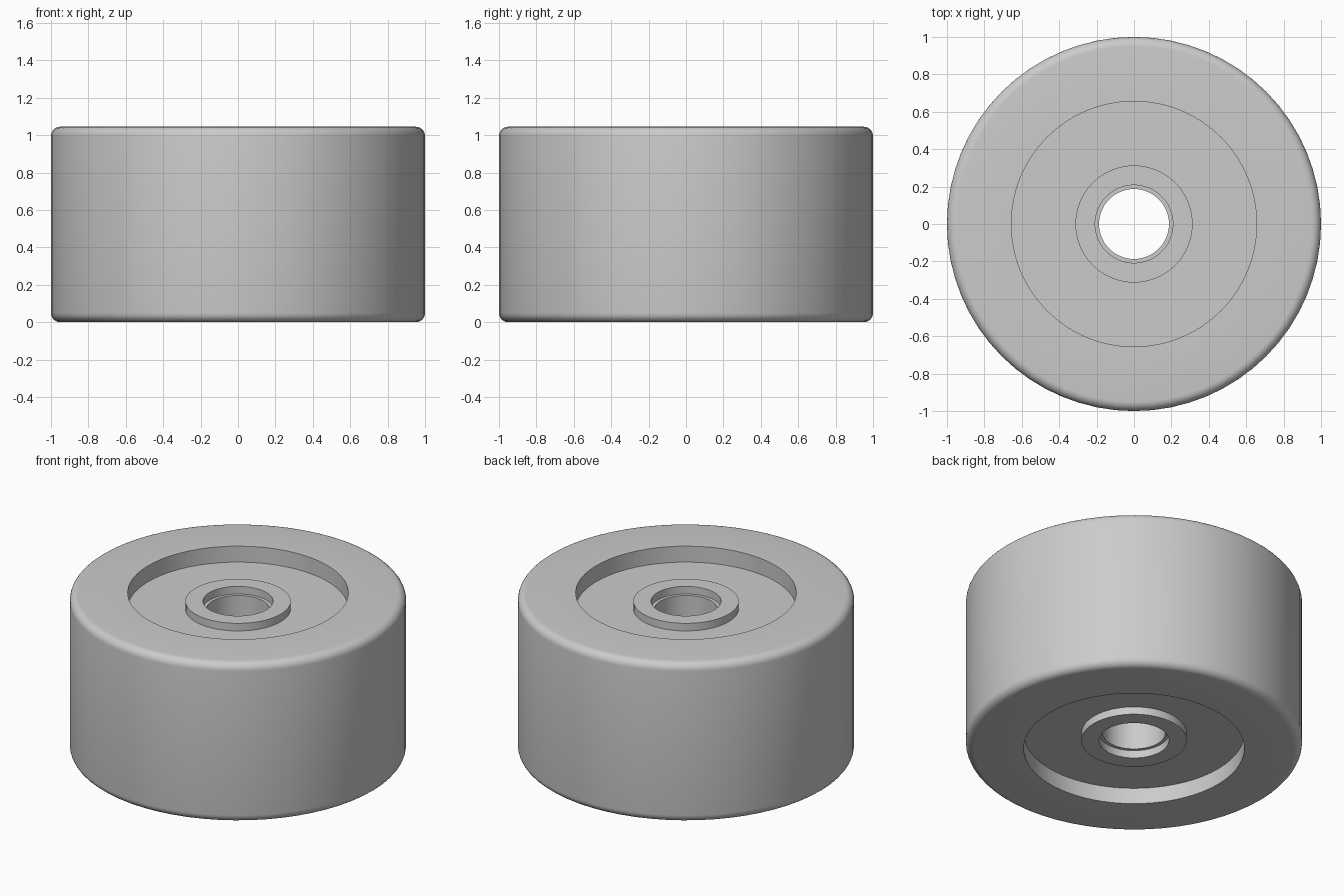
import bpy, bmesh, math
from mathutils import Vector

cube = bpy.data.objects.get("Cube")
if cube:
    bpy.data.objects.remove(cube)

HEIGHT = 1.045
MID = HEIGHT / 2
RADIUS = 1.0
FILLET = 0.05
RECESS_R, RECESS_DEPTH = 0.656, 0.105
HUB_R, HUB_DEPTH = 0.313, 0.055
SEAT_R, BORE_R = 0.208, 0.187
SEGMENTS = 64

grey = bpy.data.materials.new("plain grey")
grey.use_nodes = True
colour = (0.6, 0.6, 0.6, 1)
grey.diffuse_color = colour
grey.node_tree.nodes["Principled BSDF"].inputs["Base Color"].default_value = colour

# Upper half of the section, from the bore out to the tread
floor = HEIGHT - RECESS_DEPTH
hub_top = HEIGHT - HUB_DEPTH
upper = [(BORE_R, floor), (SEAT_R, floor), (SEAT_R, hub_top), (HUB_R, hub_top),
         (HUB_R, floor), (RECESS_R, floor), (RECESS_R, HEIGHT)]
for i in range(7):
    a = math.radians(90 - 15 * i)
    upper.append((RADIUS - FILLET + FILLET * math.cos(a),
                  HEIGHT - FILLET + FILLET * math.sin(a)))

# Both faces are alike, so mirror the section about mid height
section = upper + [(r, 2 * MID - z) for r, z in reversed(upper)]

# Turn the closed section around the axle
bm = bmesh.new()
rings = []
for s in range(SEGMENTS):
    a = math.tau * s / SEGMENTS
    rings.append([bm.verts.new(Vector((r * math.cos(a), r * math.sin(a), z)))
                  for r, z in section])
count = len(section)
for s in range(SEGMENTS):
    here, there = rings[s], rings[(s + 1) % SEGMENTS]
    for i in range(count):
        j = (i + 1) % count
        bm.faces.new((here[i], here[j], there[j], there[i]))
bmesh.ops.recalc_face_normals(bm, faces=bm.faces)
mesh = bpy.data.meshes.new("roller_wheel")
bm.to_mesh(mesh)
bm.free()
mesh.materials.append(grey)

wheel = bpy.data.objects.new("roller_wheel", mesh)
bpy.context.collection.objects.link(wheel)
bpy.ops.object.select_all(action='DESELECT')
wheel.select_set(True)
bpy.context.view_layer.objects.active = wheel
bpy.ops.object.shade_smooth_by_angle(angle=math.radians(30))
